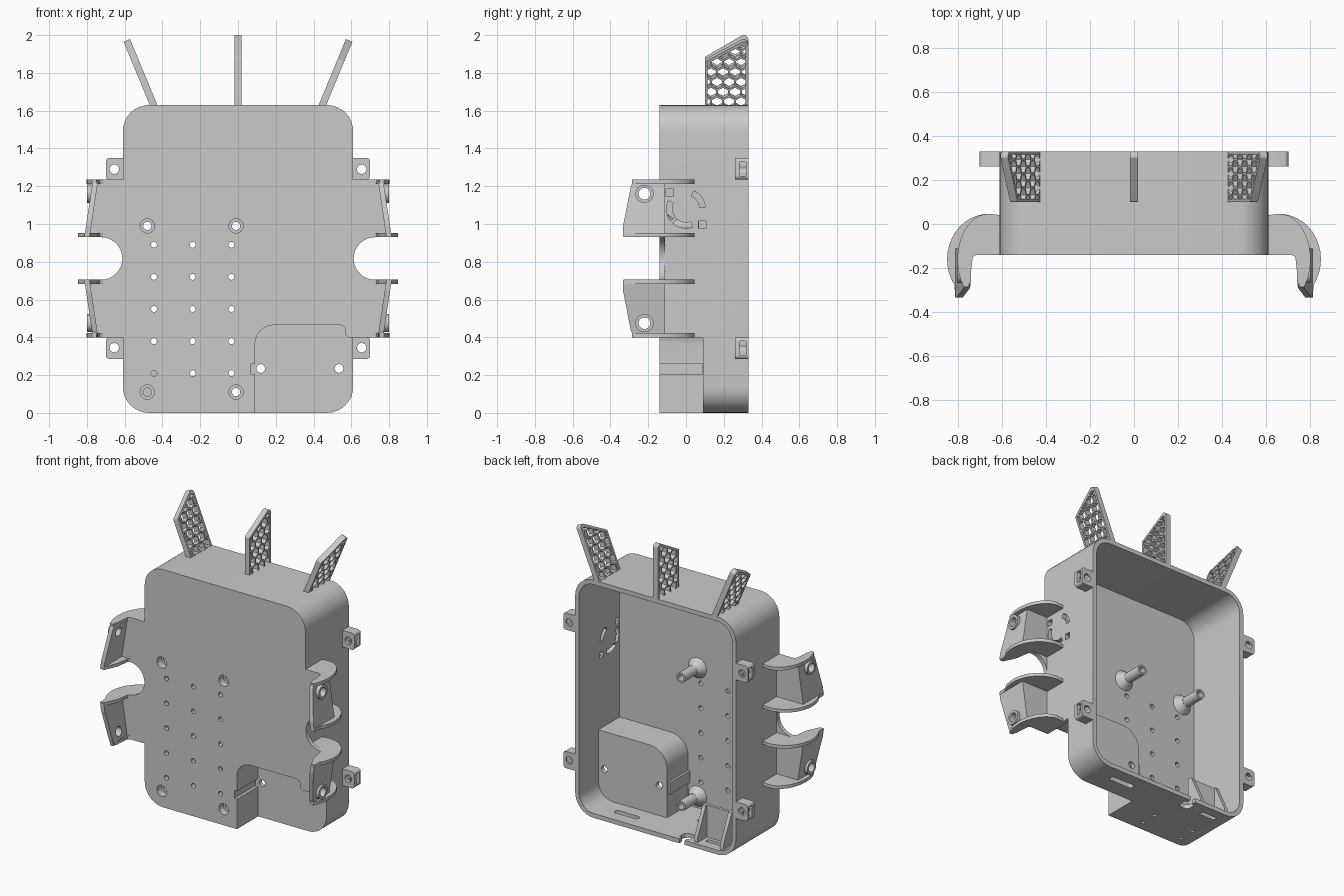
import bpy, bmesh, math
from math import sin, cos, tan, pi
from mathutils import Vector, Matrix

if "Cube" in bpy.data.objects:
    bpy.data.objects.remove(bpy.data.objects["Cube"])

GREY = (0.59, 0.59, 0.59, 1)
mat = bpy.data.materials.new("grey_plastic")
mat.use_nodes = True
mat.diffuse_color = GREY
mat.node_tree.nodes["Principled BSDF"].inputs["Base Color"].default_value = GREY


def finish(bm, name):
    bmesh.ops.recalc_face_normals(bm, faces=bm.faces)
    mesh = bpy.data.meshes.new(name)
    bm.to_mesh(mesh)
    bm.free()
    ob = bpy.data.objects.new(name, mesh)
    bpy.context.collection.objects.link(ob)
    mesh.materials.append(mat)
    return ob


def prisms(name, profiles, axis, a, b):
    """Extrude flat profiles along an axis from a to b."""
    place = {"x": lambda p, t: (t, p[0], p[1]),
             "y": lambda p, t: (p[0], t, p[1]),
             "z": lambda p, t: (p[0], p[1], t)}[axis]
    bm = bmesh.new()
    for prof in profiles:
        lo = [bm.verts.new(place(p, a)) for p in prof]
        hi = [bm.verts.new(place(p, b)) for p in prof]
        bm.faces.new(lo)
        bm.faces.new(hi)
        for i in range(len(prof)):
            j = (i + 1) % len(prof)
            bm.faces.new((lo[i], lo[j], hi[j], hi[i]))
    return finish(bm, name)


def circle(u, v, r, n=24):
    return [(u + r * cos(2 * pi * i / n), v + r * sin(2 * pi * i / n)) for i in range(n)]


def rounded(pts, n=8):
    """Polygon of (u, v, radius) corners with true arcs."""
    out = []
    for i, (x, y, r) in enumerate(pts):
        p = Vector((x, y))
        if not r:
            out.append((x, y))
            continue
        u = (Vector(pts[i - 1][:2]) - p).normalized()
        w = (Vector(pts[(i + 1) % len(pts)][:2]) - p).normalized()
        half = u.angle(w) / 2
        c = p + (u + w).normalized() * (r / sin(half))
        s = (p + u * (r / tan(half)) - c).normalized()
        e = (p + w * (r / tan(half)) - c).normalized()
        out += [tuple(c + s.slerp(e, k / n) * r) for k in range(n + 1)]
    return out


def rect(u0, v0, u1, v1, r=0):
    return rounded([(u0, v0, r), (u1, v0, r), (u1, v1, r), (u0, v1, r)])


def volume(mesh):
    bm = bmesh.new()
    bm.from_mesh(mesh)
    v = bm.calc_volume()
    bm.free()
    return v


def boolean(target, tool, op="DIFFERENCE"):
    """Apply a boolean, keeping the first solver that gives a sound solid."""
    before = volume(target.data)
    m = target.modifiers.new("cut", "BOOLEAN")
    m.object, m.operation = tool, op
    result = None
    for solver in ("EXACT", "MANIFOLD", "FLOAT"):
        m.solver = solver
        dg = bpy.context.evaluated_depsgraph_get()
        mesh = bpy.data.meshes.new_from_object(target.evaluated_get(dg))
        if .05 * before < volume(mesh) < 1.5 * before:
            result = mesh
            break
    target.modifiers.remove(m)
    if result:
        target.data = result
    bpy.data.objects.remove(tool)


def cone(name, x, z, r1, r2, y0, y1):
    bm = bmesh.new()
    place = Matrix.Translation((x, (y0 + y1) / 2, z)) @ Matrix.Rotation(-pi / 2, 4, "X")
    bmesh.ops.create_cone(bm, cap_ends=True, segments=24, radius1=r1, radius2=r2,
                          depth=y1 - y0, matrix=place)
    return finish(bm, name)


MID = 0.8175


def four_way(ob, name):
    """Copy a left upper part to the other sides."""
    for sx, sz, label in ((-1, 1, "right_upper"), (1, -1, "left_lower"), (-1, -1, "right_lower")):
        copy = ob.copy()
        copy.data = ob.data.copy()
        copy.name = label + "_" + name
        move = Matrix.Translation((0, 0, MID)) @ Matrix.Diagonal((sx, 1, sz, 1)) @ Matrix.Translation((0, 0, -MID))
        copy.data.transform(move)
        if sx * sz < 0:
            copy.data.flip_normals()
        bpy.context.collection.objects.link(copy)


# Open-backed case with an inner pocket block
case = prisms("case", [rect(-.61, 0, .61, 1.63, .14)], "y", -.14, .33)
boolean(case, prisms("cavity", [rect(-.58, .03, .58, 1.6, .11)], "y", -.11, .5))
block = rounded([(.06, .01, 0), (.6, .01, .13), (.6, .495, 0), (.06, .495, .13)])
boolean(case, prisms("pocket_block", [block], "y", -.13, .12), "UNION")
boolean(case, prisms("pocket_rib", [rect(.045, .19, .08, .27)], "y", -.125, .11), "UNION")
posts = [(-.48, .99), (-.01, .99), (-.48, .11), (-.01, .11)]
for x, z in posts:
    boolean(case, cone("post_base", x, z, .076, .035, -.12, -.06), "UNION")
    boolean(case, cone("post_tube", x, z, .034, .034, -.1, .07), "UNION")
pocket = rounded([(.09, -.1, 0), (.7, -.1, 0), (.7, .4, 0), (.57, .4, .02),
                  (.57, .465, .03), (.09, .465, .1)])
boolean(case, prisms("pocket", [pocket], "y", -.3, .09))
boolean(case, prisms("pocket_groove", [rect(.07, .205, .1, .26)], "y", -.3, .088))

# Holes through the front panel
grid = [circle(x, .21 + .17 * k, .016, 12) for x in (-.445, -.24, -.035) for k in range(5)]
boolean(case, prisms("post_bore", [circle(x, z, .022) for x, z in posts], "y", -.3, .3))
boolean(case, prisms("post_counterbore", [circle(x, z, .038) for x, z in posts], "y", -.3, -.09))
boolean(case, prisms("grid_holes", grid, "y", -.3, -.08))
boolean(case, prisms("pocket_holes", [circle(x, .235, .023) for x in (.12, .535)], "y", 0, .2))

# Openings in the floor
notch = rounded([(-.24, .23, .03), (-.16, .23, .03), (-.16, .3, 0), (-.18, .3, 0),
                 (-.18, .4, 0), (-.22, .4, 0), (-.22, .3, 0), (-.24, .3, 0)])
floor_cuts = [notch, rect(.2, .205, .38, .245, .018), rect(-.45, .235, -.33, .265, .012)]
floor_cuts += [circle(x, y, .013, 12) for x in (-.44, -.13) for y in (-.07, .04)]
boolean(case, prisms("floor_openings", floor_cuts, "z", -.1, .05))


# Fan vent in the left wall
def sector(start, sweep, r0, r1, n=10):
    angles = [math.radians(start + sweep * i / n) for i in range(n + 1)]
    ring = [(r1, t) for t in angles] + [(r0, t) for t in reversed(angles)]
    return [(r * cos(t), 1.08 + r * sin(t)) for r, t in ring]


vent = [sector(s, 62, .073, .103) for s in (5, 155, 228)]
vent += [rect(y - .02, z - .02, y + .02, z + .02) for y, z in ((-.085, 1.165), (.085, .995))]
boolean(case, prisms("fan_vent", vent, "x", .5, .7))

# Small bracket inside on the floor
prisms("inner_bracket_plate", [rect(-.5, .19, -.28, .21)], "z", .02, .25)
for x, side in ((-.5, "right"), (-.305, "left")):
    prisms(side + "_inner_gusset", [[(.2, .02), (.31, .02), (.31, .06), (.22, .25), (.2, .25)]],
           "x", x, x + .025)

# Fastening lugs
lug = prisms("left_upper_lug", [rounded([(.6, 1.235, 0), (.7, 1.235, .02), (.7, 1.35, .02), (.6, 1.35, 0)])],
             "y", .26, .33)
boolean(lug, prisms("lug_hole", [circle(.655, 1.29, .025)], "y", .2, .4))
boolean(lug, prisms("nut_slot", [rect(.283, 1.255, .317, 1.33, .005)], "x", .635, .8))
four_way(lug, "lug")

# Side webs with a round notch between the brackets
arc = [(.725 - .1125 * sin(t), MID - .1125 * cos(t)) for t in [pi * i / 24 for i in range(25)]]
web = [(.605, .4), (.75, .4), (.79, .705)] + arc + [(.79, .93), (.75, 1.235), (.605, 1.235)]
prisms("left_web", [web], "y", -.14, -.112)
prisms("right_web", [[(-x, z) for x, z in web]], "y", -.14, -.112)


# Curved shelves of the side brackets
def shelf_edge(rx):
    angles = [math.radians(-35 + 9 * i) for i in range(15)]
    return [(.66 + rx * cos(t), -.16 + .206 * sin(t)) for t in angles] + [(.605, .04)]


root = [(.605, -.14), (.715, -.14), (.732, -.15)]
low = root + [(.745, -.24), (.785, -.33), (.812, -.33)] + shelf_edge(.188)
high = root + [(.742, -.24), (.75, -.285), (.772, -.285)] + shelf_edge(.141)
four_way(prisms("left_upper_wide_shelf", [low], "z", .93, .952), "wide_shelf")
four_way(prisms("left_upper_narrow_shelf", [high], "z", 1.213, 1.235), "narrow_shelf")

# Leaning ear plates with a screw boss
ear = prisms("left_upper_ear", [rounded([(-.112, .935, 0), (-.112, 1.235, 0), (-.285, 1.235, .05),
                                         (-.333, .99, .03), (-.333, .935, 0)])], "x", .74, .768)
for v in ear.data.vertices:
    v.co.x += (1.235 - v.co.z) * .15
boolean(ear, prisms("boss", [circle(-.22, 1.16, .048)], "x", .76, .8), "UNION")
boolean(ear, prisms("boss_hole", [circle(-.22, 1.16, .031)], "x", .6, .9))
four_way(ear, "ear")

# Honeycomb fins on top
HEX, STEP = .031, .064
edges = [((.114, 0), (-1, 0)), ((.316, 0), (1, 0)), ((.2, 1.925), (-.48, .877)), ((0, 1.975), (0, 1))]
bm = bmesh.new()
for row in range(8):
    for col in range(5):
        y, z = .1 + STEP * (col + row % 2 / 2), 1.65 + row * STEP * .87
        bm.faces.new([bm.verts.new((0, y + HEX * sin(k * pi / 3), z + HEX * cos(k * pi / 3)))
                      for k in range(6)])
for co, no in edges:
    bmesh.ops.bisect_plane(bm, geom=bm.verts[:] + bm.edges[:] + bm.faces[:], clear_outer=True,
                           plane_co=(0, *co), plane_no=(0, *no))
cells = [[tuple(v.co.yz) for v in f.verts] for f in bm.faces if f.calc_area() > .0002]
bm.free()
fin_shape = rounded([(.1, 1.615, 0), (.33, 1.615, 0), (.33, 2, .025), (.3, 2, .01), (.1, 1.885, .01)])
for x, lean, side in ((-.447, -22.5, "right"), (0, 0, "middle"), (.447, 22.5, "left")):
    fin = prisms(side + "_fin", [fin_shape], "x", -.0185, .0185)
    boolean(fin, prisms("fin_cells", cells, "x", -.1, .1))
    fin.data.transform(Matrix.Translation((x, 0, 1.63)) @ Matrix.Rotation(math.radians(lean), 4, "Y")
                       @ Matrix.Translation((0, 0, -1.63)))

# Smooth the rounded walls, keep hard edges
bpy.ops.object.select_all(action="DESELECT")
for ob in bpy.context.scene.objects:
    if ob.type == "MESH":
        ob.select_set(True)
        bpy.context.view_layer.objects.active = ob
bpy.ops.object.shade_smooth_by_angle(angle=math.radians(30))
